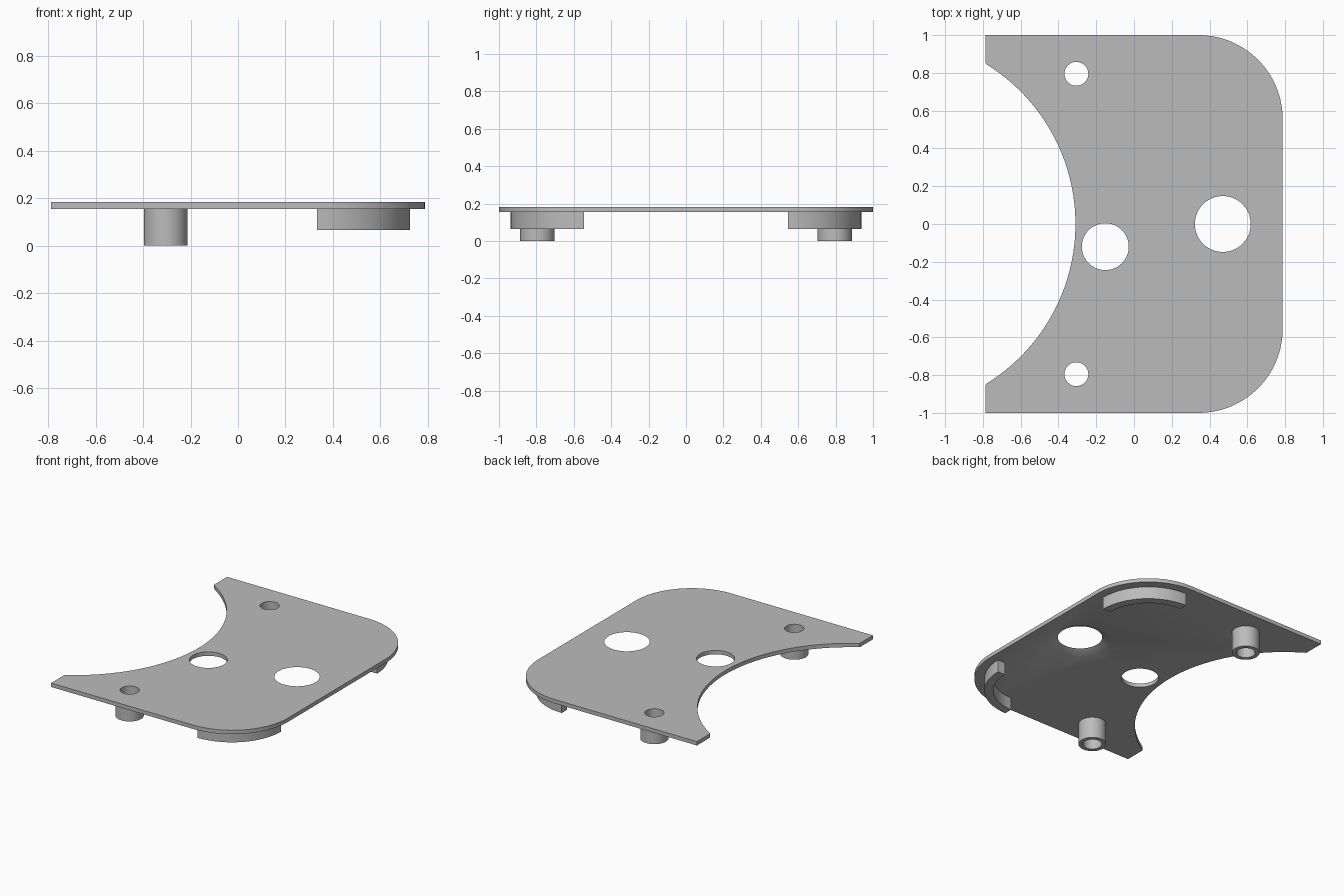
import bpy, bmesh
from math import sin, cos, pi, asin, radians

old = bpy.data.objects.get("Cube")
if old:
    bpy.data.objects.remove(old, do_unlink=True)

grey = bpy.data.materials.new("plain grey")
grey.use_nodes = True
grey.diffuse_color = (0.5, 0.5, 0.5, 1)
grey.node_tree.nodes["Principled BSDF"].inputs["Base Color"].default_value = (0.5, 0.5, 0.5, 1)

BOTTOM, TOP = 0.155, 0.183      # plate underside and upper face
HALF_X, HALF_Y = 0.787, 1.0
CORNER = 0.445                  # corner radius
CX, CY = HALF_X - CORNER, HALF_Y - CORNER
POST_X, POST_Y, BORE = -0.305, 0.795, 0.063


def arc(cx, cy, r, a0, a1, n):
    return [(cx + r * cos(a0 + (a1 - a0) * i / n),
             cy + r * sin(a0 + (a1 - a0) * i / n)) for i in range(n + 1)]


def finish(name, bm):
    bmesh.ops.recalc_face_normals(bm, faces=bm.faces)
    mesh = bpy.data.meshes.new(name)
    bm.to_mesh(mesh)
    bm.free()
    mesh.materials.append(grey)
    ob = bpy.data.objects.new(name, mesh)
    bpy.context.collection.objects.link(ob)
    return ob


def activate(ob):
    bpy.ops.object.select_all(action='DESELECT')
    ob.select_set(True)
    bpy.context.view_layer.objects.active = ob


def smooth(ob):
    activate(ob)
    bpy.ops.object.shade_smooth_by_angle(angle=radians(30))


def prism(name, outline, z0, z1):
    """Extrude a flat outline upward."""
    bm = bmesh.new()
    face = bm.faces.new([bm.verts.new((x, y, z0)) for x, y in outline])
    new = bmesh.ops.extrude_face_region(bm, geom=[face])["geom"]
    verts = [v for v in new if isinstance(v, bmesh.types.BMVert)]
    bmesh.ops.translate(bm, verts=verts, vec=(0, 0, z1 - z0))
    return finish(name, bm)


def lathe(name, x, y, profile, n=64):
    """Revolve a closed (radius, z) profile around a vertical axis."""
    bm = bmesh.new()
    rings = [[bm.verts.new((px, py, z)) for px, py in arc(x, y, r, 0, 2 * pi, n)[:-1]]
             for r, z in profile]
    for k, ring in enumerate(rings):
        nxt = rings[(k + 1) % len(rings)]
        for i in range(n):
            j = (i + 1) % n
            bm.faces.new((ring[i], ring[j], nxt[j], nxt[i]))
    return finish(name, bm)


def cut(target, cutter):
    cutter.hide_render = True
    mod = target.modifiers.new("cut", 'BOOLEAN')
    mod.operation, mod.solver, mod.object = 'DIFFERENCE', 'EXACT', cutter
    activate(target)
    bpy.ops.object.modifier_apply(modifier=mod.name)
    bpy.data.objects.remove(cutter, do_unlink=True)


# Plate outline: two rounded corners on one side, a wide concave bay on the other
bay_r, bay_x, tip_y = 0.993, -1.303, 0.85
half = asin(tip_y / bay_r)
outline = [(-HALF_X, -HALF_Y)]
outline += arc(CX, -CY, CORNER, -pi / 2, 0, 32)
outline += arc(CX, CY, CORNER, 0, pi / 2, 32)
outline += [(-HALF_X, HALF_Y), (-HALF_X, tip_y)]
outline += arc(bay_x, 0, bay_r, half, -half, 64)[1:-1]
outline += [(-HALF_X, -tip_y)]
plate = prism("plate", outline, BOTTOM, TOP)

# Straight holes through the plate
for x, y, r in ((POST_X, POST_Y, BORE), (POST_X, -POST_Y, BORE), (-0.152, -0.12, 0.124)):
    cut(plate, prism("hole_cutter", arc(x, y, r, 0, 2 * pi, 64)[:-1], 0.1, 0.25))

# Large hole, countersunk from below
bm = bmesh.new()
slope = (0.21 - 0.148) / (TOP - BOTTOM)
extra = 0.01
bmesh.ops.create_cone(bm, cap_ends=True, segments=64, radius1=0.21 + slope * extra,
                      radius2=0.148 - slope * extra, depth=TOP - BOTTOM + 2 * extra)
bmesh.ops.translate(bm, verts=bm.verts, vec=(0.47, 0, (TOP + BOTTOM) / 2))
cut(plate, finish("countersink_cutter", bm))
smooth(plate)

# Hollow posts and curved corner ribs, one pair on each side
for side, label in ((-1, "front"), (1, "back")):
    smooth(lathe(label + "_post", POST_X, side * POST_Y,
                 [(0.092, 0), (0.092, BOTTOM), (BORE, BOTTOM), (BORE, 0)]))
    rx, ry, r = 0.333, side * 0.545, 0.392
    rib = arc(rx, ry, r, 0, side * pi / 2, 32) + arc(rx, ry, r - 0.06, side * pi / 2, 0, 32)
    smooth(prism(label + "_corner_rib", rib, 0.065, BOTTOM))
